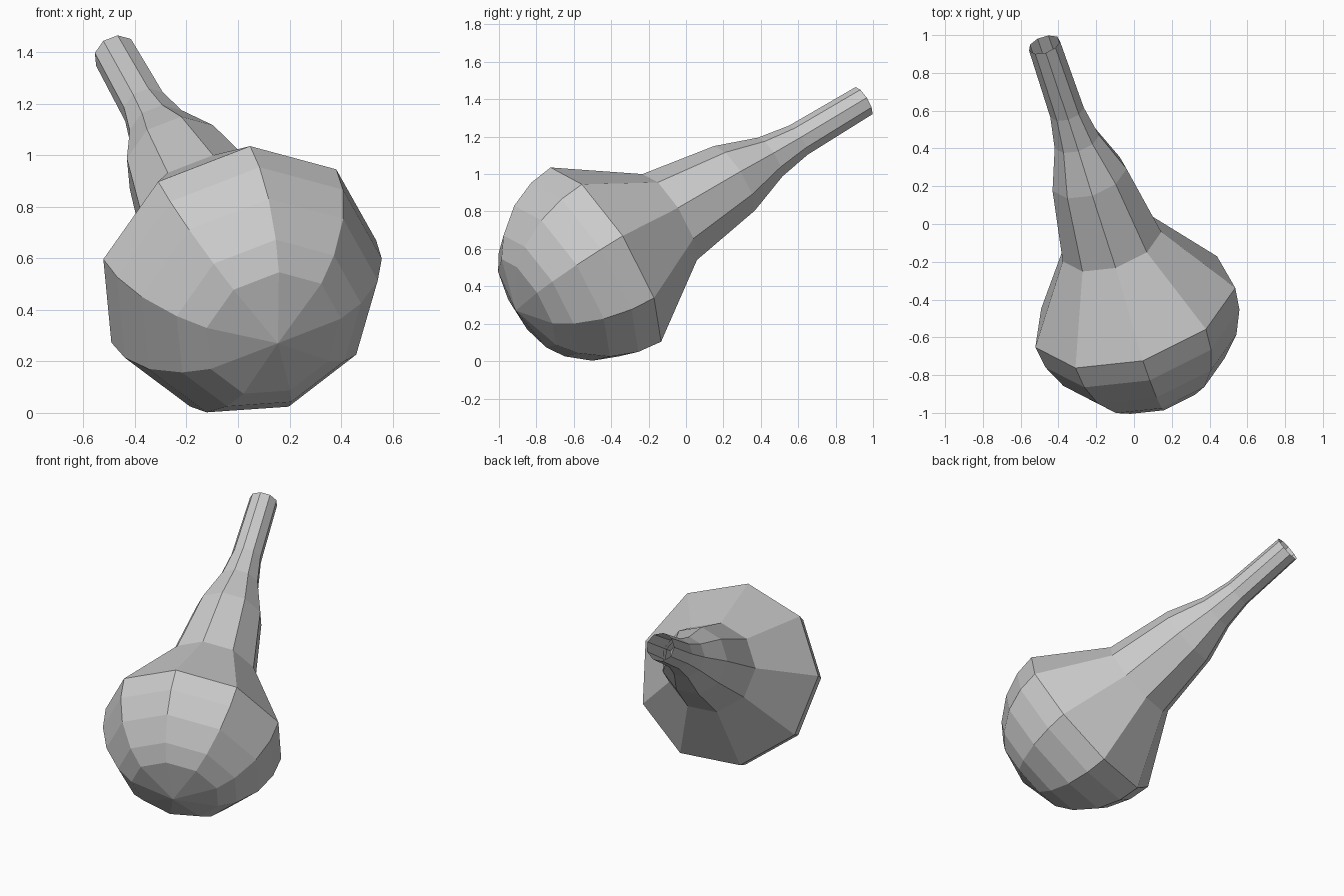
import bpy, bmesh
from math import sin, cos, tau, radians
from mathutils import Vector, Matrix

cube = bpy.data.objects.get("Cube")
if cube:
    bpy.data.objects.remove(cube, do_unlink=True)

SIDES = 9
RADIUS = 0.562

# One plain grey material
grey = bpy.data.materials.new("plain_grey")
grey.use_nodes = True
colour = (0.6, 0.6, 0.6, 1)
grey.diffuse_color = colour
grey.node_tree.nodes["Principled BSDF"].inputs["Base Color"].default_value = colour

# Profile as (distance along axis, radius): rounded bulb, then tapering neck
profile = [(RADIUS * (1 - cos(radians(a))), RADIUS * sin(radians(a)))
           for a in (29.5, 42.5, 60, 76, 90)]
profile += [(0.989, 0.277), (1.412, 0.208), (1.648, 0.125), (1.833, 0.094), (2.26, 0.087)]

# Tilted frame: the axis runs from the bulb's pole to the neck opening
pole = Vector((0.155, -0.91, 0.27))
axis = (Vector((-0.475, 0.95, 1.39)) - pole).normalized()
up = Vector((0.086, -0.49, 0.864))
up = (up - axis * up.dot(axis)).normalized()
side = axis.cross(up)
frame = Matrix((up, side, axis)).transposed().to_4x4()
frame.translation = pole

# Bulb and neck as one lathed skin, closed at the pole and open at the neck
bm = bmesh.new()
rings = [[bm.verts.new((r * cos(tau * i / SIDES), r * sin(tau * i / SIDES), t))
          for i in range(SIDES)] for t, r in profile]
tip = bm.verts.new((0, 0, 0))
for i in range(SIDES):
    j = (i + 1) % SIDES
    bm.faces.new((tip, rings[0][j], rings[0][i]))
    for low, high in zip(rings, rings[1:]):
        bm.faces.new((low[i], low[j], high[j], high[i]))
bm.transform(frame)

mesh = bpy.data.meshes.new("bulb_and_neck")
bm.to_mesh(mesh)
bm.free()
mesh.materials.append(grey)
bpy.context.collection.objects.link(bpy.data.objects.new("bulb_and_neck", mesh))
